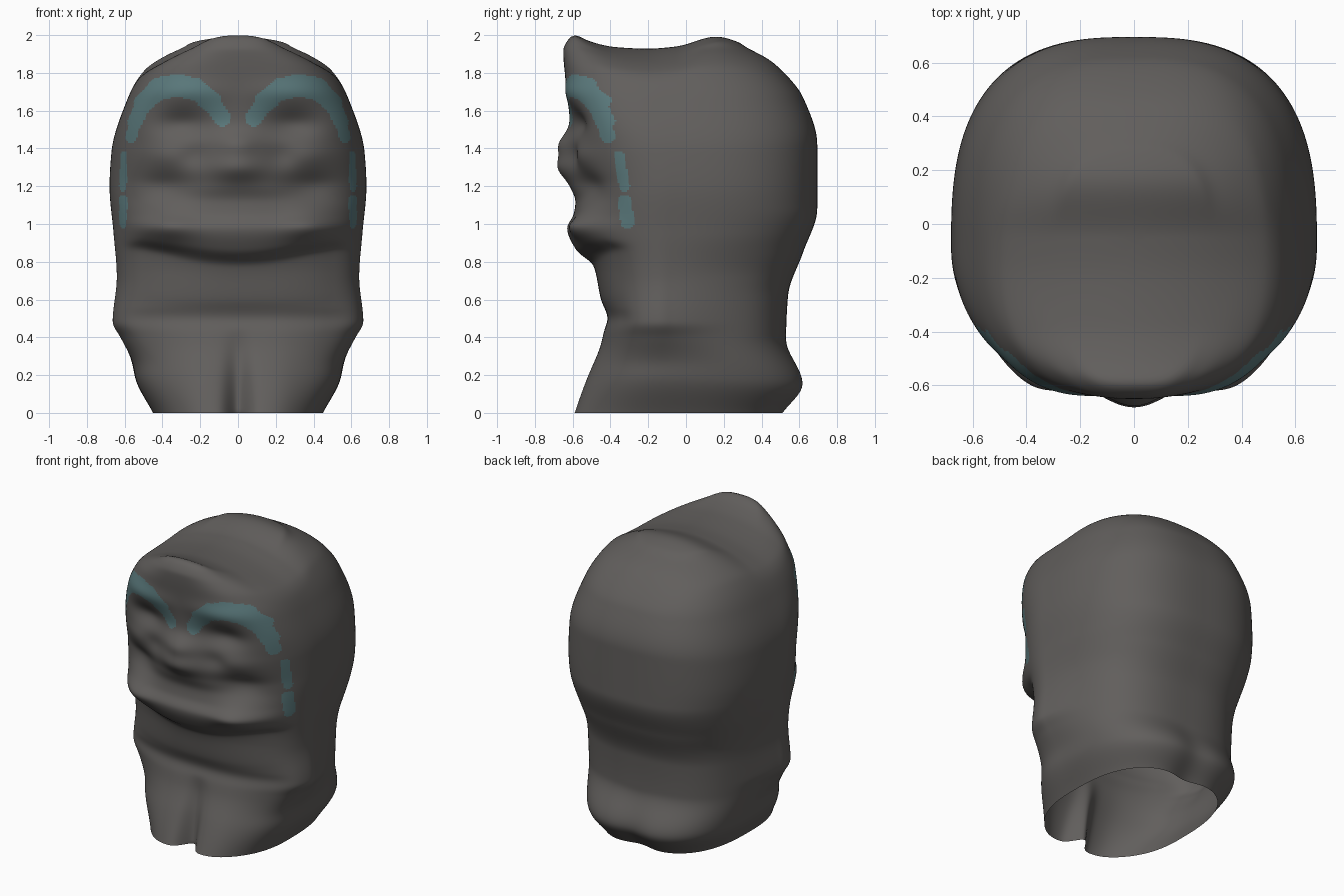
import bpy, bmesh, math

if "Cube" in bpy.data.objects:
    bpy.data.objects.remove(bpy.data.objects["Cube"])

N, M, CAP = 288, 210, 30      # points per ring, rings up the body, rings across the crown
CY = -0.08                    # y of the widest line


def material(name, rgb):
    m = bpy.data.materials.new(name)
    m.diffuse_color = (*rgb, 1)
    m.use_nodes = True
    m.node_tree.nodes["Principled BSDF"].inputs["Base Color"].default_value = m.diffuse_color
    return m


def curve(pts):
    """Smooth monotone curve through (t, value) points."""
    n = len(pts)
    sl = [(pts[i + 1][1] - pts[i][1]) / (pts[i + 1][0] - pts[i][0]) for i in range(n - 1)]
    tan = [sl[0]]
    for a, b in zip(sl, sl[1:]):
        tan.append(2 * a * b / (a + b) if a * b > 0 else 0)
    tan.append(sl[-1])

    def f(t):
        if t <= pts[0][0]:
            return pts[0][1]
        for i in range(n - 1):
            t0, a = pts[i]
            t1, b = pts[i + 1]
            if t <= t1:
                h = t1 - t0
                u = (t - t0) / h
                return (a * (1 + 2 * u) * (1 - u) ** 2 + h * tan[i] * u * (1 - u) ** 2
                        + b * u * u * (3 - 2 * u) + h * tan[i + 1] * u * u * (u - 1))
        return pts[-1][1]
    return f


def bump(x, z, cx, cz, sx, sz):
    return math.exp(-((x - cx) / sx) ** 2 - ((z - cz) / sz) ** 2)


def smoothstep(u):
    u = max(0, min(1, u))
    return u * u * (3 - 2 * u)


# Silhouettes: half widths (front and rear), depths and crown height
width = curve([(0, .45), (.18, .54), (.26, .555), (.4, .625), (.48, .668), (.72, .645), (.95, .66),
               (1.2, .68), (1.38, .67), (1.65, .59), (1.82, .495), (1.9, .39), (1.95, .30)])
rear_width = curve([(0, .45), (.18, .55), (.4, .59), (.72, .60), (.95, .65),
                    (1.2, .68), (1.38, .67), (1.65, .59), (1.82, .495), (1.9, .39), (1.95, .30)])
front = curve([(0, .59), (.2, .515), (.35, .455), (.43, .435), (.5, .415), (.6, .45), (.78, .49),
               (.86, .58), (.98, .63), (1.05, .595), (1.12, .585), (1.2, .605), (1.32, .61),
               (1.53, .615), (1.7, .63), (1.92, .65), (1.95, .645)])
# Plainer depth used on the flanks, where chin and waist fade out
flank = curve([(0, .59), (.2, .52), (.4, .47), (.6, .465), (.78, .49), (1.0, .565), (1.2, .605),
               (1.32, .61), (1.53, .615), (1.7, .63), (1.92, .65), (1.95, .645)])
back = curve([(0, .53), (.15, .63), (.4, .53), (.62, .54), (.85, .62), (1.08, .695), (1.42, .695),
              (1.67, .62), (1.86, .46), (1.95, .31)])
crown = curve([(-.66, 1.945), (-.605, 2.01), (-.52, 1.97), (-.38, 1.937), (-.2, 1.928), (-.05, 1.94),
               (.16, 1.992), (.3, 1.955), (.46, 1.88), (.62, 1.72)])
squareness = curve([(0, 2.4), (.9, 2.3), (1.2, 2.15), (1.4, 2.4), (1.65, 3.0), (1.95, 2.8)])


def face_relief(x, z):
    """Outward push of the front: nose, brows, sockets, lips, gap between legs."""
    a = abs(x)
    d = .07 * bump(x, z, 0, 1.30, .15, .075)
    d += .06 * bump(x, z, 0, 1.42, .12, .07)
    d -= .055 * bump(a, z, .29, 1.53, .14, .075)
    d += .02 * bump(a, z, .30, 1.70, .22, .06)
    d -= .02 * bump(a, z, .23, 1.36, .08, .06)
    d += .015 * bump(a, z, .38, 1.36, .12, .06)
    d -= .05 * bump(a, z, .38, 1.20, .15, .07)
    d += .05 * bump(a, z, .38, .99, .13, .08)
    d -= .11 * math.exp(-(x / .06) ** 2) * max(0, 1 - z / .45)
    d += .02 * bump(a, z, .22, 0, .12, .35)
    return d


def ring_point(k, z):
    t = 2 * math.pi * k / N
    c, s = math.cos(t), math.sin(t)
    n = squareness(z) if s < 0 else 2.75
    r = (abs(c) ** n + abs(s) ** n) ** (-1 / n)
    u = smoothstep((s + .2) / .8)
    x = (width(z) * (1 - u) + rear_width(z) * u) * c * r
    if s < 0:
        # the chin line rises towards the cheeks
        h = max(0, min(1, (z - .55) / .2)) * max(0, min(1, (1.0 - z) / .15))
        zf = z - .4 * min(x * x, .25) * h
        v = smoothstep((-s - .35) / .4)
        depth = front(zf) * v + flank(z) * (1 - v)
        y = CY + (depth + CY) * s * r - face_relief(x, z) * min(1, -2 * s)
    else:
        y = CY + (back(z) - CY) * s * r
        y -= .04 * math.exp(-(x / .12) ** 2) * max(0, 1 - z / .4) * s
    return x, y


def under_crown(x, y, z):
    """Smooth minimum of z and the crown surface."""
    t = crown(y) - .5 * x * x
    w = .05
    h = max(0, w - abs(z - t)) / w
    return min(z, t) - h * h * w / 4


# Painted markings: brow arch in front view, cheek dashes in side view
BROW = [(.085, 1.56), (.14, 1.645), (.22, 1.71), (.32, 1.735), (.42, 1.715),
        (.5, 1.64), (.545, 1.54), (.565, 1.46)]
DASHES = [((-.355, 1.36), (-.325, 1.20), .028), ((-.325, 1.12), (-.31, 1.01), .036)]


def seg_dist(p, a, b):
    dx, dz = b[0] - a[0], b[1] - a[1]
    u = max(0, min(1, ((p[0] - a[0]) * dx + (p[1] - a[1]) * dz) / (dx * dx + dz * dz)))
    return math.hypot(p[0] - a[0] - u * dx, p[1] - a[1] - u * dz)


def is_painted(p):
    if p.y > -.2 or not .9 < p.z < 1.85:
        return False
    q = (abs(p.x), p.z)
    for i, (a, b) in enumerate(zip(BROW, BROW[1:])):
        if seg_dist(q, a, b) < (.045, .055, .06, .06, .052, .04, .03)[i]:
            return True
    return abs(p.x) > .5 and any(seg_dist((p.y, p.z), a, b) < w for a, b, w in DASHES)


# Body: stacked rings, then a crown that closes inwards; open underneath
bm = bmesh.new()
rings = []
for j in range(M + 1):
    z = 1.95 * j / M
    points = [ring_point(k, z) for k in range(N)]
    rings.append([bm.verts.new((x, y, under_crown(x, y, z))) for x, y in points])
for j in range(1, CAP):
    s = 1 - j / CAP
    row = []
    for px, py in points:
        x, y = px * s, CY + (py - CY) * s
        row.append(bm.verts.new((x, y, under_crown(x, y, 1.95 + 1.2 * (1 - s)))))
    rings.append(row)
for a, b in zip(rings, rings[1:]):
    for k in range(N):
        i = (k + 1) % N
        bm.faces.new((a[k], a[i], b[i], b[k]))
tip = bm.verts.new((0, CY, under_crown(0, CY, 3)))
for k in range(N):
    bm.faces.new((rings[-1][k], rings[-1][(k + 1) % N], tip))

# Soften the creases left where curves meet
for _ in range(6):
    bmesh.ops.smooth_vert(bm, verts=[v for v in bm.verts if not v.is_boundary], factor=.5,
                          use_axis_x=True, use_axis_y=True, use_axis_z=True)

for f in bm.faces:
    f.smooth = True
    f.material_index = int(is_painted(f.calc_center_median()))

mesh = bpy.data.meshes.new("crouching_body")
bm.to_mesh(mesh)
bm.free()
mesh.materials.append(material("dark warm grey", (.12, .113, .108)))
mesh.materials.append(material("muted teal", (.105, .195, .205)))
body = bpy.data.objects.new("crouching_body", mesh)
bpy.context.collection.objects.link(body)
